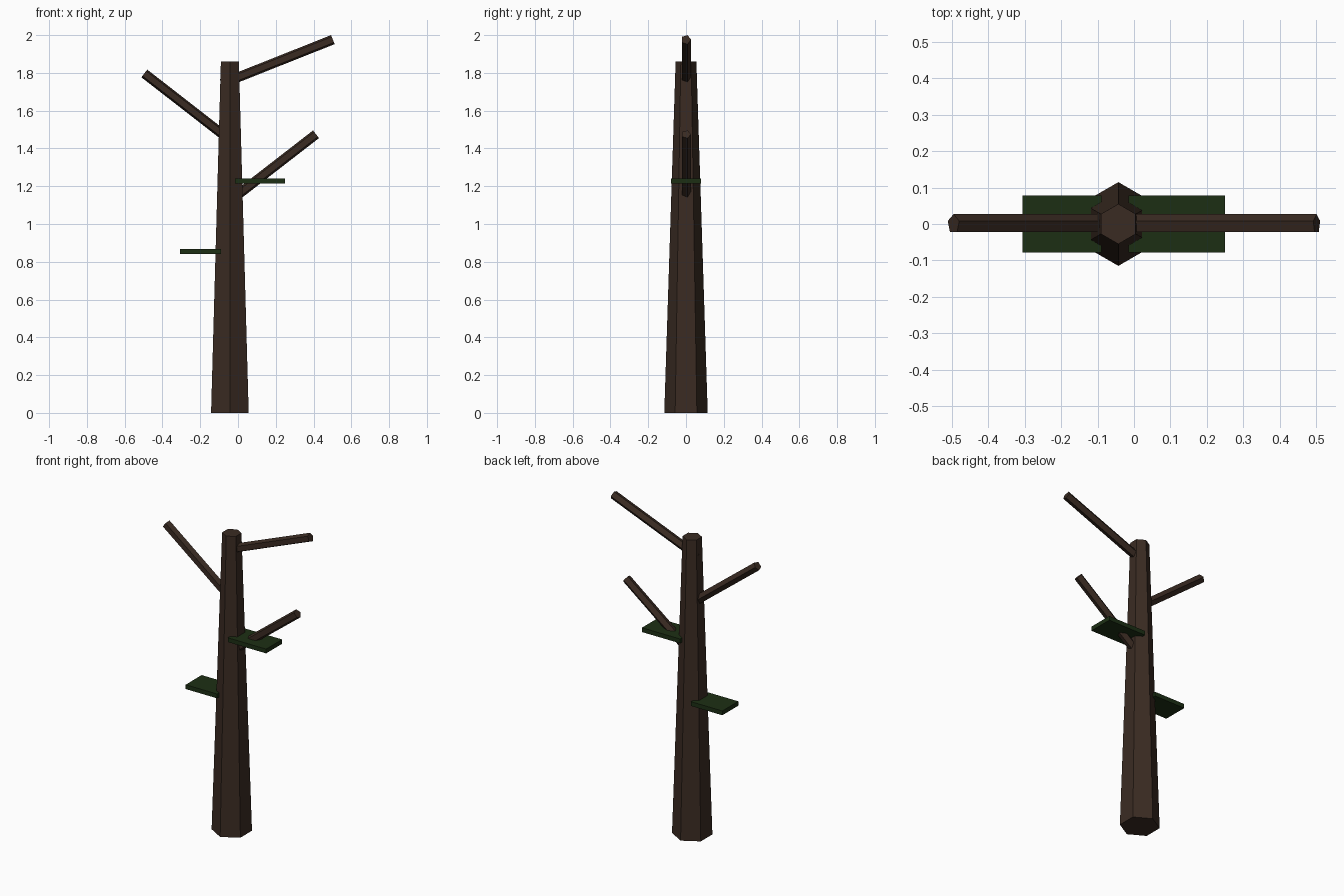
import bpy, math
from mathutils import Vector

if "Cube" in bpy.data.objects:
    bpy.data.objects.remove(bpy.data.objects["Cube"])


def material(name, rgb):
    m = bpy.data.materials.new(name)
    m.diffuse_color = (*rgb, 1)
    m.use_nodes = True
    m.node_tree.nodes["Principled BSDF"].inputs["Base Color"].default_value = m.diffuse_color
    return m


BARK = material("bark", (0.042, 0.024, 0.016))
LEAF = material("leaf", (0.012, 0.028, 0.007))


def branch(name, start, end, radius=0.027):
    # five-sided rod between two points in the xz plane
    a, b = Vector((start[0], 0, start[1])), Vector((end[0], 0, end[1]))
    d = b - a
    bpy.ops.mesh.primitive_cylinder_add(
        vertices=5, radius=radius, depth=d.length, location=(a + b) / 2,
        rotation=(0, math.atan2(d.x, d.z), 0))
    ob = bpy.context.object
    ob.name = name
    ob.data.materials.append(BARK)


def leaf_plate(name, x0, x1, z):
    # flat foliage slab
    bpy.ops.mesh.primitive_cube_add(size=1, location=((x0 + x1) / 2, 0, z))
    ob = bpy.context.object
    ob.name = name
    ob.scale = (x1 - x0, 0.158, 0.027)
    ob.data.materials.append(LEAF)


# Tapered six-sided trunk
bpy.ops.mesh.primitive_cone_add(vertices=6, radius1=0.115, radius2=0.055,
                                depth=1.86, location=(-0.043, 0, 0.93))
trunk = bpy.context.object
trunk.name = "trunk"
trunk.data.materials.append(BARK)

# Bare branches
branch("top_right_branch", (-0.087, 1.742), (0.502, 1.976))
branch("left_branch", (-0.03, 1.435), (-0.496, 1.797))
branch("lower_right_branch", (-0.03, 1.132), (0.413, 1.475))

# Foliage plates
leaf_plate("right_foliage", -0.015, 0.25, 1.227)
leaf_plate("left_foliage", -0.307, -0.09, 0.855)
